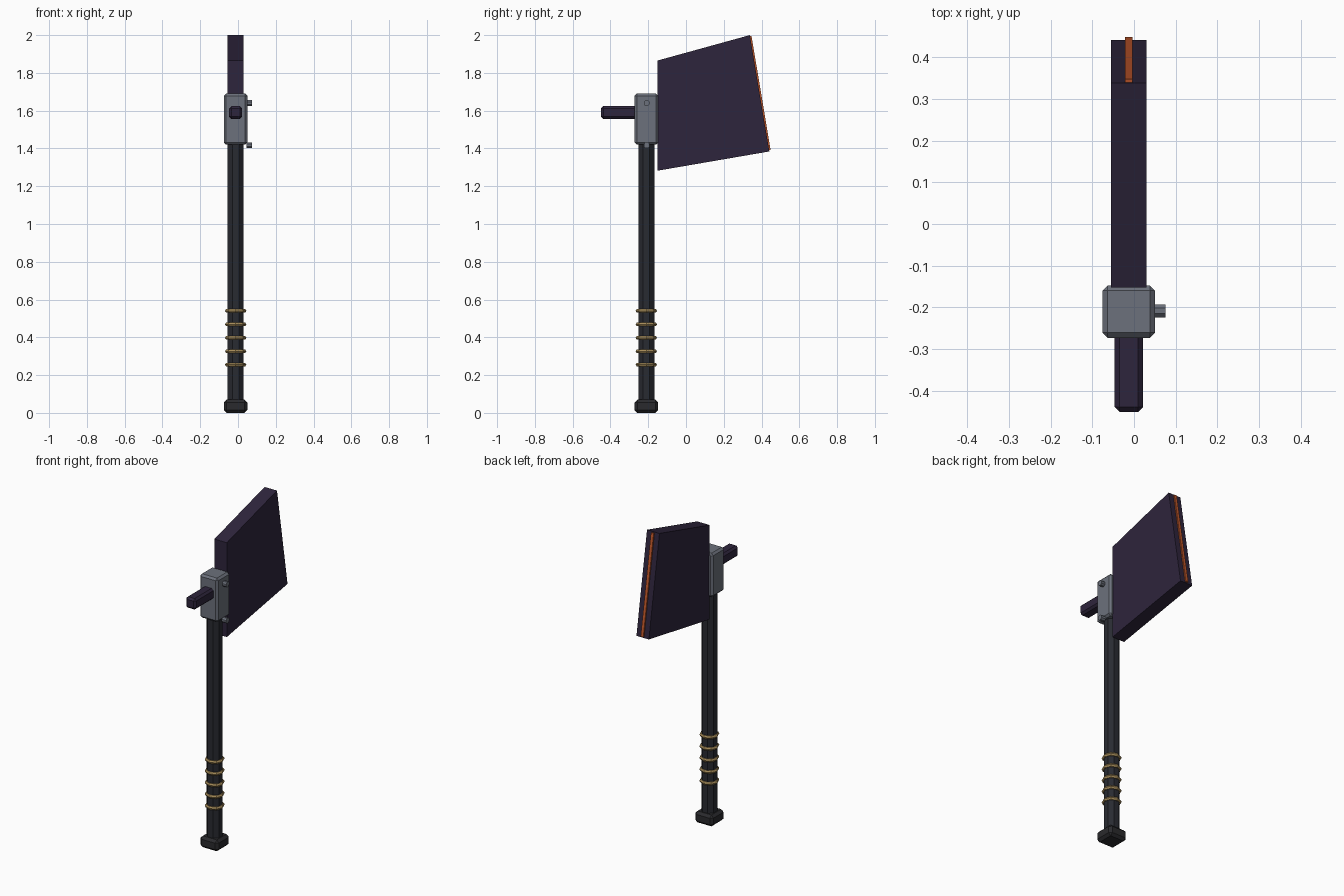
import bpy, bmesh, math
from mathutils import Vector, Matrix

if "Cube" in bpy.data.objects:
    bpy.data.objects.remove(bpy.data.objects["Cube"], do_unlink=True)

AX, AY = -0.0125, -0.21      # shaft axis


def material(name, rgb):
    m = bpy.data.materials.new(name)
    m.use_nodes = True
    m.diffuse_color = (*rgb, 1)
    bsdf = m.node_tree.nodes["Principled BSDF"]
    bsdf.inputs["Base Color"].default_value = (*rgb, 1)
    bsdf.inputs["Roughness"].default_value = 0.7
    return m


PURPLE = material("dark purple", (0.027, 0.018, 0.045))
STEEL = material("steel grey", (0.15, 0.165, 0.2))
SHAFT = material("shaft black", (0.022, 0.024, 0.031))
POMMEL = material("pommel charcoal", (0.023, 0.023, 0.026))
GOLD = material("gold", (0.38, 0.26, 0.1))
ORANGE = material("burnt orange", (0.5, 0.09, 0.022))


def finish(bm, name, mat):
    bmesh.ops.recalc_face_normals(bm, faces=bm.faces)
    me = bpy.data.meshes.new(name)
    bm.to_mesh(me)
    bm.free()
    me.materials.append(mat)
    ob = bpy.data.objects.new(name, me)
    bpy.context.scene.collection.objects.link(ob)
    return ob


def chamfered_box(name, size, centre, bevel, mat):
    bm = bmesh.new()
    bmesh.ops.create_cube(bm, size=1)
    bmesh.ops.scale(bm, vec=size, verts=bm.verts)
    bmesh.ops.bevel(bm, geom=bm.edges[:], offset=bevel, segments=1,
                    affect='EDGES', profile=0.5)
    bmesh.ops.translate(bm, vec=centre, verts=bm.verts)
    return finish(bm, name, mat)


def octagon_prism(name, radius, length, centre, axis, mat):
    # flats face the main axes
    bm = bmesh.new()
    r = radius / math.cos(math.pi / 8)
    bmesh.ops.create_cone(bm, cap_ends=True, segments=8, radius1=r, radius2=r, depth=length)
    bmesh.ops.rotate(bm, matrix=Matrix.Rotation(math.pi / 8, 3, 'Z'), verts=bm.verts)
    turn = Vector((0, 0, 1)).rotation_difference(Vector(axis)).to_matrix()
    bmesh.ops.rotate(bm, matrix=turn, verts=bm.verts)
    bmesh.ops.translate(bm, vec=centre, verts=bm.verts)
    return finish(bm, name, mat)


def slab(name, outline, x0, x1, mat):
    # extrude a side outline (y, z) across x
    bm = bmesh.new()
    face = bm.faces.new([bm.verts.new((x0, y, z)) for y, z in outline])
    ext = bmesh.ops.extrude_face_region(bm, geom=[face])["geom"]
    bmesh.ops.translate(bm, vec=(x1 - x0, 0, 0),
                        verts=[v for v in ext if isinstance(v, bmesh.types.BMVert)])
    return finish(bm, name, mat)


# Shaft and pommel
octagon_prism("shaft", 0.0425, 1.42, (AX, AY, 0.74), (0, 0, 1), SHAFT)
chamfered_box("pommel", (0.125, 0.125, 0.07), (AX, AY, 0.035), 0.015, POMMEL)

# Grip rings: eight-sided tori with a corner on each axis
for i in range(5):
    bpy.ops.mesh.primitive_torus_add(major_segments=8, minor_segments=6,
                                     major_radius=0.045, minor_radius=0.0115,
                                     location=(AX, AY, 0.255 + i * 0.0713))
    ring = bpy.context.object
    ring.name = f"grip_ring_{i + 1}"
    ring.data.materials.append(GOLD)

# Head collar, rear spike and side pins
chamfered_box("collar", (0.125, 0.125, 0.27), (AX, AY, 1.555), 0.012, STEEL)
chamfered_box("hammer_rod", (0.069, 0.22, 0.068), (AX, -0.34, 1.59), 0.012, PURPLE)
for name, z in (("upper_pin", 1.64), ("lower_pin", 1.417)):
    octagon_prism(name, 0.0155, 0.03, (0.06, AY + 0.002, z), (1, 0, 0), STEEL)

# Blade with a glowing strip along its slanted cutting edge
top, bottom = Vector((0.338, 2.0)), Vector((0.441, 1.384))
slab("blade", [(-0.152, 1.282), bottom, top, (-0.152, 1.865)], AX - 0.0425, AX + 0.0425, PURPLE)
along = (bottom - top).normalized()
out = Vector((-along.y, along.x))
a, b = top + along * 0.006, bottom - along * 0.006
slab("edge_strip", [a - out * 0.004, b - out * 0.004, b + out * 0.008, a + out * 0.008],
     AX - 0.009, AX + 0.009, ORANGE)
